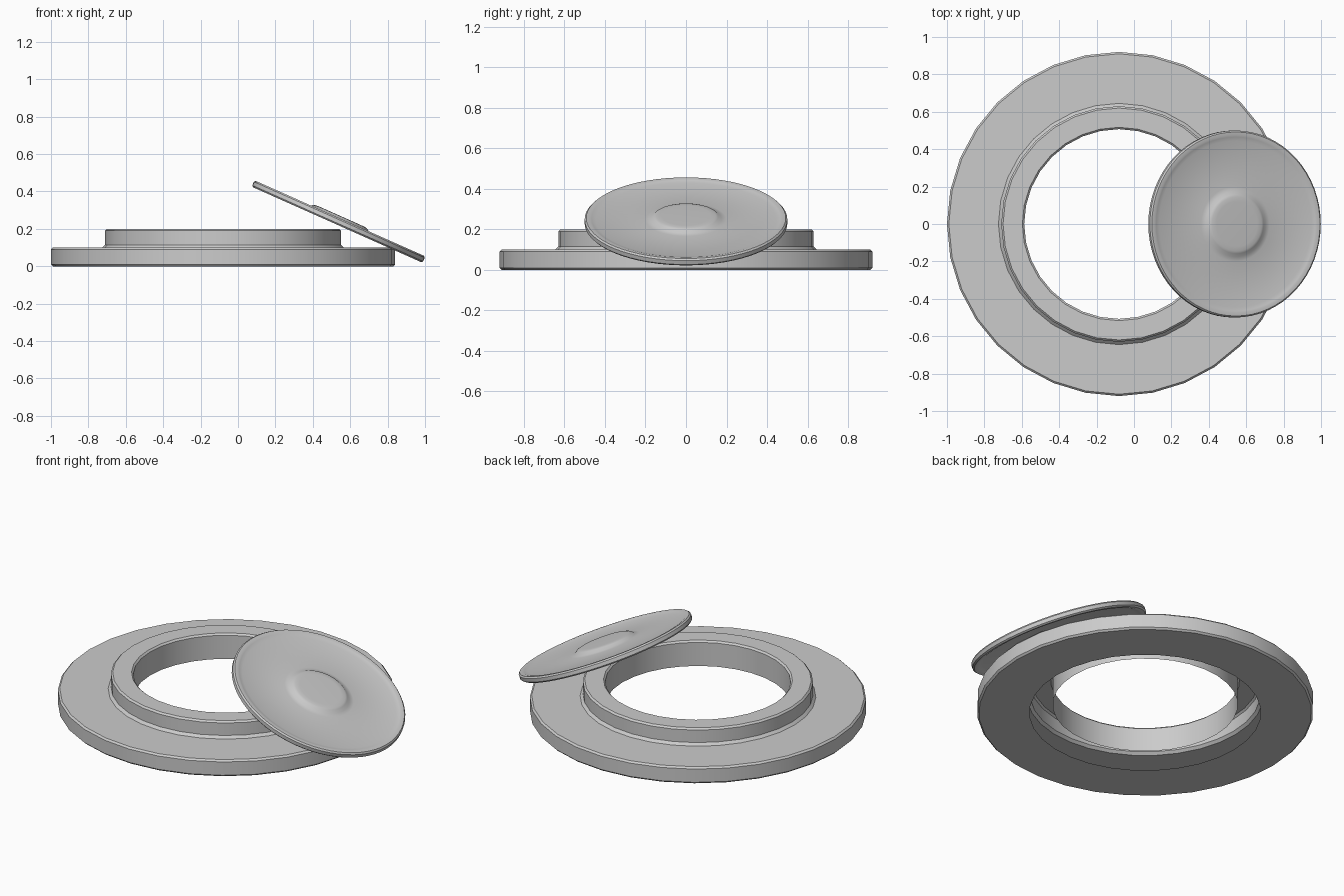
import bpy, bmesh
from math import sin, cos, pi, radians

if "Cube" in bpy.data.objects:
    bpy.data.objects.remove(bpy.data.objects["Cube"])


def lathe(name, profile, sides, location, tilt=0.0, smooth_angle=30):
    """Spin an (r, z) profile, listed from underside to outside to top, round z."""
    bm = bmesh.new()
    rings = []
    for r, z in profile:
        rings.append([bm.verts.new((r * cos(2 * pi * k / sides),
                                    r * sin(2 * pi * k / sides), z))
                      for k in range(sides)])
    for low, high in zip(rings, rings[1:]):
        for k in range(sides):
            n = (k + 1) % sides
            bm.faces.new((low[k], low[n], high[n], high[k]))
    bmesh.ops.remove_doubles(bm, verts=bm.verts[:], dist=1e-5)
    mesh = bpy.data.meshes.new(name)
    bm.to_mesh(mesh)
    bm.free()
    obj = bpy.data.objects.new(name, mesh)
    bpy.context.collection.objects.link(obj)
    obj.location = location
    obj.rotation_euler = (0, tilt, 0)
    bpy.ops.object.select_all(action='DESELECT')
    obj.select_set(True)
    bpy.context.view_layer.objects.active = obj
    bpy.ops.object.shade_smooth_by_angle(angle=radians(smooth_angle))
    return obj


# Stepped ring: hollow shell, open underneath between the flange and the hole wall
ring_profile = [
    (0.633, 0.0), (0.91, 0.0), (0.92, 0.01),       # underside of flange
    (0.92, 0.09), (0.91, 0.10),                    # outer wall
    (0.645, 0.10), (0.63, 0.115),                  # flange top and foot of step
    (0.63, 0.19), (0.62, 0.20),                    # step wall
    (0.517, 0.20), (0.507, 0.19), (0.507, 0.048),  # rim and hole wall
]
lathe("stepped_ring", ring_profile, 32, (-0.08, 0, 0))

# Leaning lid: thin disc with raised rim and a central boss
lid_profile = [
    (0, 0.010), (0.44, 0.010), (0.465, 0.003), (0.475, 0.0),
    (0.492, 0.0), (0.5, 0.008),                    # underside and lower rim
    (0.5, 0.029), (0.492, 0.037),                  # edge
    (0.475, 0.037), (0.465, 0.034), (0.445, 0.028),  # rim falling to the dish
    (0.20, 0.028), (0.175, 0.032), (0.158, 0.045),
    (0.145, 0.049), (0.12, 0.050), (0, 0.050),     # boss
]
lathe("lid", lid_profile, 64, (0.53, 0, 0.222), tilt=radians(24), smooth_angle=40)
